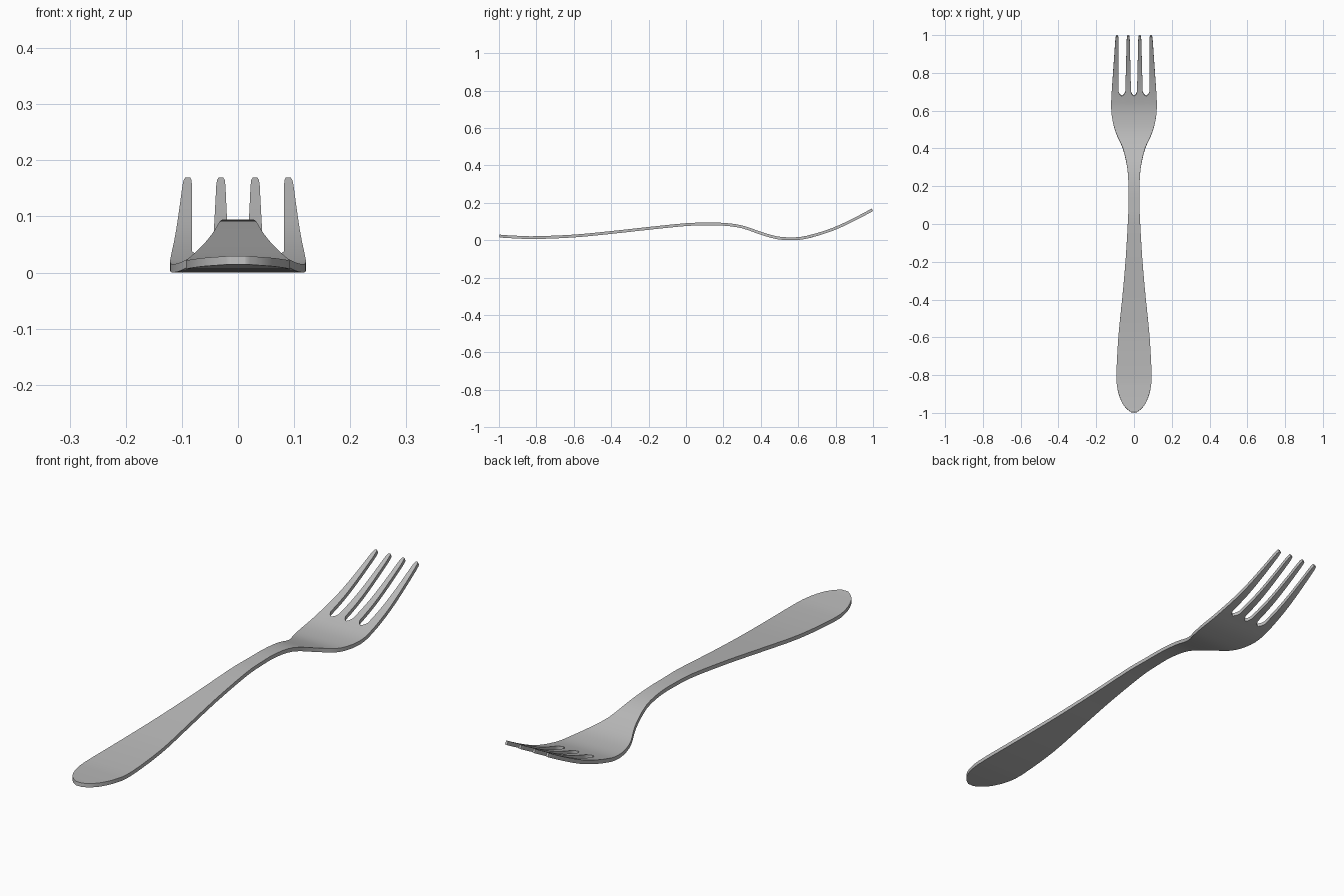
import bpy, bmesh

cube = bpy.data.objects.get("Cube")
if cube:
    bpy.data.objects.remove(cube, do_unlink=True)

THICK = 0.015
ROOT_Y = 0.70

steel = bpy.data.materials.new("brushed_steel_grey")
steel.use_nodes = True
grey = (0.5, 0.5, 0.5, 1)
steel.diffuse_color = grey
steel.node_tree.nodes["Principled BSDF"].inputs["Base Color"].default_value = grey

# Stations along the fork: y, half width, height of the middle surface
stations = [
    (-.997, .014, .024), (-.975, .042, .022), (-.94, .066, .020),
    (-.88, .086, .017), (-.8, .093, .0155), (-.6, .083, .024),
    (-.4, .063, .043), (-.2, .045, .065), (0, .033, .085),
    (.1, .029, .088), (.2, .029, .087), (.3, .036, .073),
    (.4, .059, .039), (.48, .095, .016), (.55, .114, .0095),
    (.62, .121, .013), (.7, .118, .032), (.8, .112, .066),
    (.9, .105, .113), (1, .095, .166)]


def smooth(points, steps):
    """Catmull-Rom curve through the points."""
    ext = [points[0]] + points + [points[-1]]
    out = []
    for a, b, c, d in zip(ext, ext[1:], ext[2:], ext[3:]):
        for k in range(steps):
            t = k / steps
            out.append(tuple(
                q + t / 2 * (r - p + t * (2 * p - 5 * q + 4 * r - s + t * (3 * (q - r) + s - p)))
                for p, q, r, s in zip(a, b, c, d)))
    return out + [points[-1]]


curve = smooth(stations, 3)


def at(y):
    """Half width and height at a distance along the fork."""
    for a, b in zip(curve, curve[1:]):
        if y <= b[0]:
            t = (y - a[0]) / (b[0] - a[0])
            return [p + (q - p) * t for p, q in zip(a[1:], b[1:])]
    return curve[-1][1:]


# Tine edges at the root and at the tip, left pair mirrored to the right
root = [(.016, .046), (.082, .118)]
tip = [(.023, .038), (.082, .097)]
mirror = lambda pairs: [(-b, -a) for a, b in reversed(pairs)] + pairs
root, tip = mirror(root), mirror(tip)

# Columns across the head: three per tine, three per slot; each with its end y
columns = []
for i, (a, b) in enumerate(root):
    columns += [(x, ROOT_Y) for x in (a, (a + b) / 2, b)]
    if i < 3:
        gap = root[i + 1][0] - b
        columns += [(b + gap * f, ROOT_Y - drop)
                    for f, drop in ((.2, .014), (.5, .022), (.8, .014))]

bm = bmesh.new()


def add_row(cells):
    return [bm.verts.new((x, y, at(y)[1])) for x, y in cells]


def bridge(low, high):
    for i in range(len(low) - 1):
        bm.faces.new((low[i], low[i + 1], high[i + 1], high[i]))


# Handle, neck and head
full = root[-1][1]
rows = [add_row([(x / full * w, y) for x, _ in columns])
        for y, w, z in curve if y < ROOT_Y - .04]
rows.append(add_row(columns))
for low, high in zip(rows, rows[1:]):
    bridge(low, high)

# Four tapering tines with rounded tips
for i, ((a, b), (c, d)) in enumerate(zip(root, tip)):
    last = rows[-1][i * 6:i * 6 + 3]
    for t, narrow in [(k / 10, 1) for k in range(1, 10)] + [(.96, .9), (.99, .6)]:
        y = ROOT_Y + (1 - ROOT_Y) * t
        left, right = a + (c - a) * t, b + (d - b) * t
        mid, half = (left + right) / 2, (right - left) / 2 * narrow
        row = add_row([(mid + s * half, y) for s in (-1, 0, 1)])
        bridge(last, row)
        last = row

mesh = bpy.data.meshes.new("fork")
bm.to_mesh(mesh)
bm.free()
mesh.materials.append(steel)
fork = bpy.data.objects.new("fork", mesh)
bpy.context.collection.objects.link(fork)

# Sheet thickness
solid = fork.modifiers.new("thickness", "SOLIDIFY")
solid.thickness = THICK
solid.offset = 0
bpy.ops.object.select_all(action="DESELECT")
fork.select_set(True)
bpy.context.view_layer.objects.active = fork
bpy.ops.object.modifier_apply(modifier=solid.name)
bpy.ops.object.shade_smooth_by_angle(angle=0.7)

# Rest on the ground
low = min(v.co.z for v in fork.data.vertices)
for v in fork.data.vertices:
    v.co.z -= low
